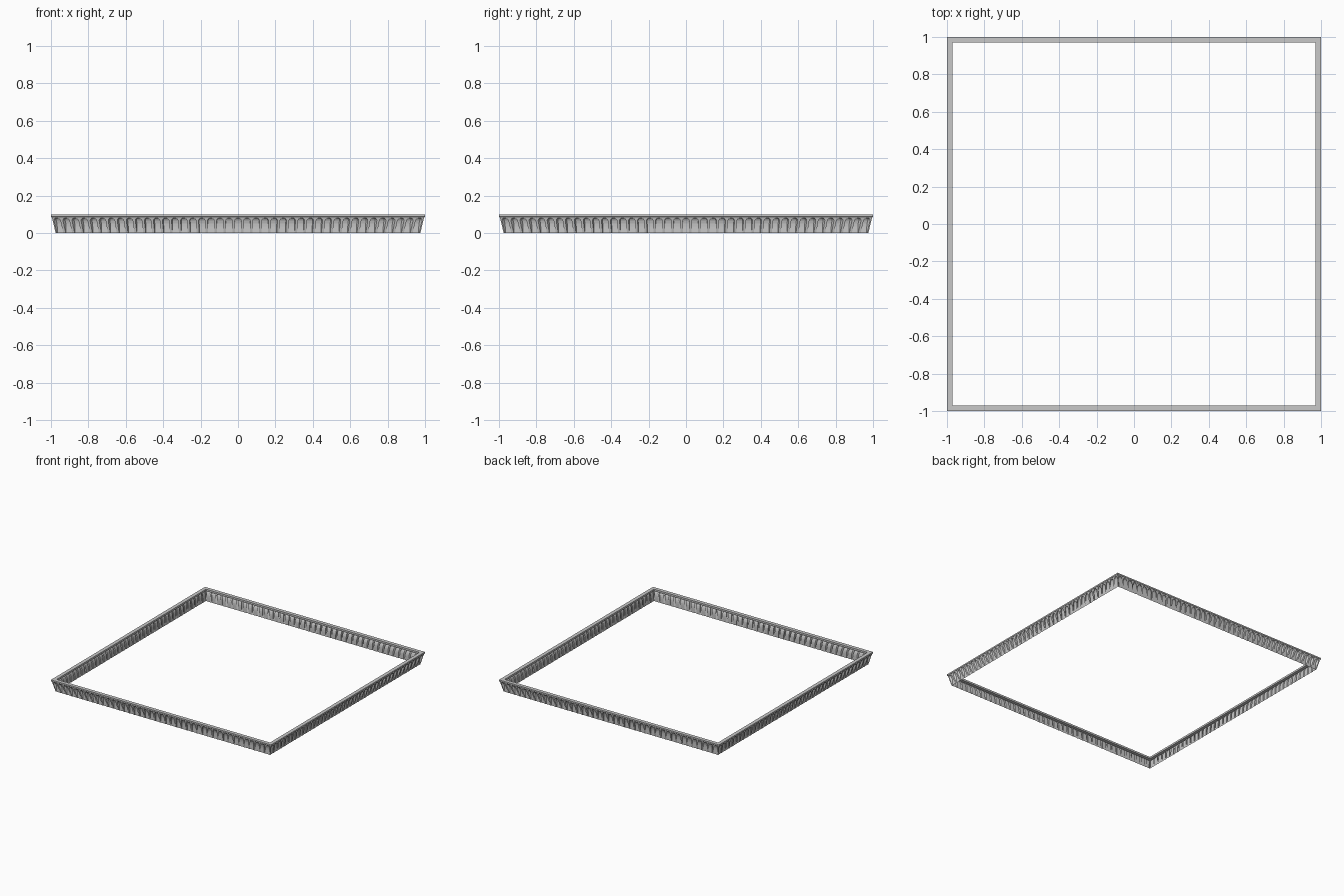
import bpy, bmesh, math
from mathutils import Matrix, Vector

cube = bpy.data.objects.get("Cube")
if cube:
    bpy.data.objects.remove(cube)

stone = bpy.data.materials.new("pale_grey_stone")
stone.use_nodes = True
colour = (0.58, 0.58, 0.58, 1)
stone.diffuse_color = colour
stone.node_tree.nodes["Principled BSDF"].inputs["Base Color"].default_value = colour

BAYS = 41
BASE, RIM_Z, TOP = 0.975, 0.084, 0.099
HALF = BASE / BAYS          # half of one bay
OPEN = HALF * 0.72          # half width of an arched niche
SPRING = 0.064              # where the arch starts
APEX = SPRING + OPEN


def finish(bm, name):
    mesh = bpy.data.meshes.new(name)
    bmesh.ops.remove_doubles(bm, verts=bm.verts, dist=0.00002)
    bmesh.ops.recalc_face_normals(bm, faces=bm.faces)
    bm.to_mesh(mesh)
    bm.free()
    mesh.materials.append(stone)
    obj = bpy.data.objects.new(name, mesh)
    bpy.context.collection.objects.link(obj)
    return obj


def bracket_depth(z):
    return BASE + 0.02 * z / RIM_Z


def niche_depth(z):
    # upright at the foot, then coving out to meet the brackets
    start = 0.035
    t = min(1, max(0, (z - start) / (APEX - start)))
    foot = BASE - 0.002
    return foot + (bracket_depth(APEX) - foot) * (1 - math.sqrt(1 - t * t))


# Height levels with the half width of the niche at each
levels = [(z, OPEN) for z in (0, 0.02, 0.035, 0.05)]
for i in range(6):
    a = math.pi / 2 * i / 5
    levels.append((SPRING + OPEN * math.sin(a), OPEN * math.cos(a)))
levels.append((RIM_Z, 0))


# One side of brackets and niches
def build_side(name, turn):
    bm = bmesh.new()
    for bay in range(BAYS):
        mid = -BASE + HALF * (2 * bay + 1)
        rows = []
        for z, w in levels:
            out = bracket_depth(z)
            back = niche_depth(z) if z < APEX - 0.0001 else out
            row = [(-HALF, out), (-w, out), (-w, back),
                   (w, back), (w, out), (HALF, out)]
            rows.append([bm.verts.new(((mid + u) * d / BASE, -d, z)) for u, d in row])
        for low, high in zip(rows, rows[1:]):
            for i in range(5):
                bm.faces.new((low[i], low[i + 1], high[i + 1], high[i]))
    bmesh.ops.remove_doubles(bm, verts=bm.verts, dist=0.00002)
    bmesh.ops.dissolve_degenerate(bm, edges=bm.edges, dist=0.00002)
    bmesh.ops.rotate(bm, verts=bm.verts, cent=Vector(),
                     matrix=Matrix.Rotation(turn, 3, 'Z'))
    finish(bm, name)


for k, side in enumerate(("front", "left", "back", "right")):
    build_side(side + "_bracket_wall", k * math.pi / 2)

# Square rim that caps the brackets
profile = [(0.97, RIM_Z), (0.996, RIM_Z), (1.0, RIM_Z + 0.004), (1.0, TOP), (0.97, TOP)]
bm = bmesh.new()
rings = [[bm.verts.new((sx * r, sy * r, z)) for r, z in profile]
         for sx, sy in ((-1, -1), (1, -1), (1, 1), (-1, 1))]
for k in range(4):
    a, b = rings[k], rings[(k + 1) % 4]
    for i in range(len(profile)):
        j = (i + 1) % len(profile)
        bm.faces.new((a[i], b[i], b[j], a[j]))
finish(bm, "top_rim")
